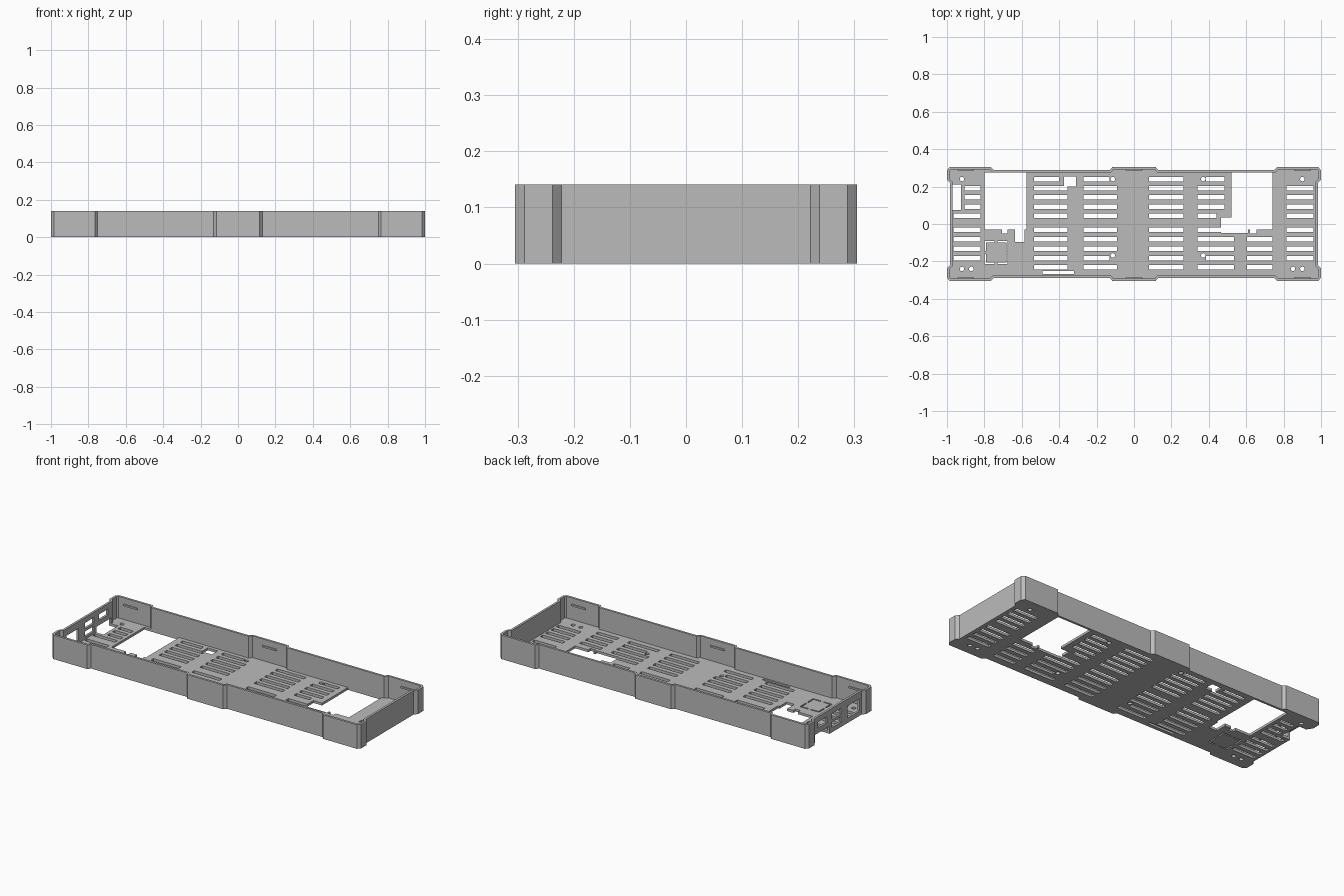
import bpy, bmesh, math

old = bpy.data.objects.get("Cube")
if old:
    bpy.data.objects.remove(old, do_unlink=True)

H, FLOOR, WALL = 0.141, 0.014, 0.013

grey = bpy.data.materials.new("light grey plastic")
grey.use_nodes = True
COLOUR = (0.5, 0.5, 0.5, 1)
grey.diffuse_color = COLOUR
grey.node_tree.nodes["Principled BSDF"].inputs["Base Color"].default_value = COLOUR


def prism(bm, pts, z0, z1):
    """Upright prism from a counter-clockwise outline."""
    face = bm.faces.new([bm.verts.new((x, y, z0)) for x, y in pts])
    top = bmesh.ops.extrude_face_region(bm, geom=[face])["geom"]
    bmesh.ops.translate(bm, vec=(0, 0, z1 - z0),
                        verts=[v for v in top if isinstance(v, bmesh.types.BMVert)])


def box(bm, x0, x1, y0, y1, z0=-0.05, z1=0.05):
    prism(bm, [(x0, y0), (x1, y0), (x1, y1), (x0, y1)], z0, z1)


def make(name, bm):
    bmesh.ops.recalc_face_normals(bm, faces=bm.faces)
    mesh = bpy.data.meshes.new(name)
    bm.to_mesh(mesh)
    bm.free()
    mesh.materials.append(grey)
    ob = bpy.data.objects.new(name, mesh)
    bpy.context.collection.objects.link(ob)
    return ob


def outline(d):
    """Tray outline with stepped corners and centre bumps, moved inward by d."""
    k = 0.414 * d
    q = [(0.984 - d, 0.222 + k), (1 - d, 0.238 + k), (1 - d, 0.288 - k),
         (0.984 - k, 0.305 - d), (0.765 + k, 0.305 - d), (0.75 + k, 0.288 - d),
         (0.13 - k, 0.288 - d), (0.115 - k, 0.305 - d)]
    half = q + [(-x, y) for x, y in reversed(q)]
    return half + [(-x, -y) for x, y in half]


def cut(target, bm):
    cutter = make("cutter", bm)
    cutter.hide_render = True
    mod = target.modifiers.new("cut", 'BOOLEAN')
    mod.operation, mod.solver, mod.use_self = 'DIFFERENCE', 'EXACT', True
    mod.object = cutter
    bpy.context.view_layer.objects.active = target
    bpy.ops.object.modifier_apply(modifier=mod.name)
    bpy.data.objects.remove(cutter, do_unlink=True)


# Tray: solid outline hollowed from above
bm = bmesh.new()
prism(bm, outline(0), 0, H)
tray = make("tray", bm)
bm = bmesh.new()
prism(bm, outline(WALL), FLOOR, H + 0.1)
cut(tray, bm)

# Vent slots: (left, right, rows); rows count from the back
rows = [0.24 - 0.049 * i for i in range(5)] + [-0.032 - 0.05 * i for i in range(5)]
vents = [
    (-0.535, -0.40, [0]), (-0.535, -0.355, range(1, 10)),
    (-0.27, -0.13, [0, 8]), (-0.27, -0.09, [1, 2, 3, 4, 5, 6, 7, 9]),
    (0.08, 0.265, range(10)),
    (0.385, 0.485, [0]), (0.34, 0.485, [1, 2, 3]), (0.34, 0.44, [4]),
    (0.34, 0.535, [5, 6, 7, 9]), (0.385, 0.535, [8]),
    (0.605, 0.74, [6, 7, 8, 9]),
    (0.815, 0.96, range(1, 9)),
    (-0.905, -0.82, [1, 2, 3]), (-0.965, -0.82, range(4, 9)),
]
bm = bmesh.new()
for x0, x1, picks in vents:
    for r in picks:
        box(bm, x0, x1, rows[r] - 0.012, rows[r] + 0.012)

# Round screw holes
for x, y in [(-0.92, 0.24), (0.9, 0.24), (-0.92, -0.24), (-0.87, -0.24), (0.85, -0.24),
             (0.9, -0.24), (-0.113, 0.24), (-0.113, -0.168), (0.37, 0.24), (0.37, -0.168)]:
    prism(bm, [(x + 0.012 * math.cos(a * math.tau / 16), y + 0.012 * math.sin(a * math.tau / 16))
               for a in range(16)], -0.05, 0.05)

# Square hole and front edge slot
box(bm, -0.375, -0.31, 0.2, 0.255)
box(bm, -0.49, -0.32, -0.268, -0.252)

# Large stepped openings
prism(bm, [(-0.80, 0.275), (-0.80, -0.03), (-0.705, -0.03), (-0.705, -0.052), (-0.675, -0.052),
           (-0.675, -0.03), (-0.635, -0.03), (-0.635, -0.097), (-0.585, -0.097), (-0.585, -0.03),
           (-0.575, -0.03), (-0.575, 0.275)], -0.05, 0.05)
prism(bm, [(0.52, 0.275), (0.52, 0.035), (0.465, 0.035), (0.465, -0.047), (0.61, -0.047),
           (0.61, -0.03), (0.62, -0.03), (0.62, -0.052), (0.655, -0.052), (0.655, -0.03),
           (0.74, -0.03), (0.74, 0.275)], -0.05, 0.05)

# Button plate: thin gap broken by a tab in the middle of each side
cx, cy, r, g = -0.737, -0.152, 0.062, 0.008
for s in (-1, 1):
    for t in (-1, 1):
        prism(bm, [(cx + s * a, cy + t * b) for a, b in
                   [(0.008, r), (r, r), (r, 0.008), (r - g, 0.008), (r - g, r - g), (0.008, r - g)]],
              -0.05, 0.05)

# Side notch in floor and wall, with connector windows in the same end wall
box(bm, -0.973, -0.925, 0.075, 0.21)
box(bm, -1.05, -0.965, 0.075, 0.21, -0.05, 0.045)
for y0, y1, z0, z1 in [(0.1, 0.185, 0.075, 0.11), (-0.03, 0.055, 0.075, 0.11),
                       (-0.03, 0.055, 0.028, 0.06), (-0.2, -0.09, 0.028, 0.1)]:
    box(bm, -1.05, -0.95, y0, y1, z0, z1)
cut(tray, bm)

# Snap ridges inside the bumps
bm = bmesh.new()
for x in (-0.9, 0, 0.9):
    for s in (-1, 1):
        y = s * (0.305 - WALL)
        box(bm, x - 0.045, x + 0.045, min(y, y - s * 0.006), max(y, y - s * 0.006), 0.095, 0.105)
make("snap_ridges", bm)
